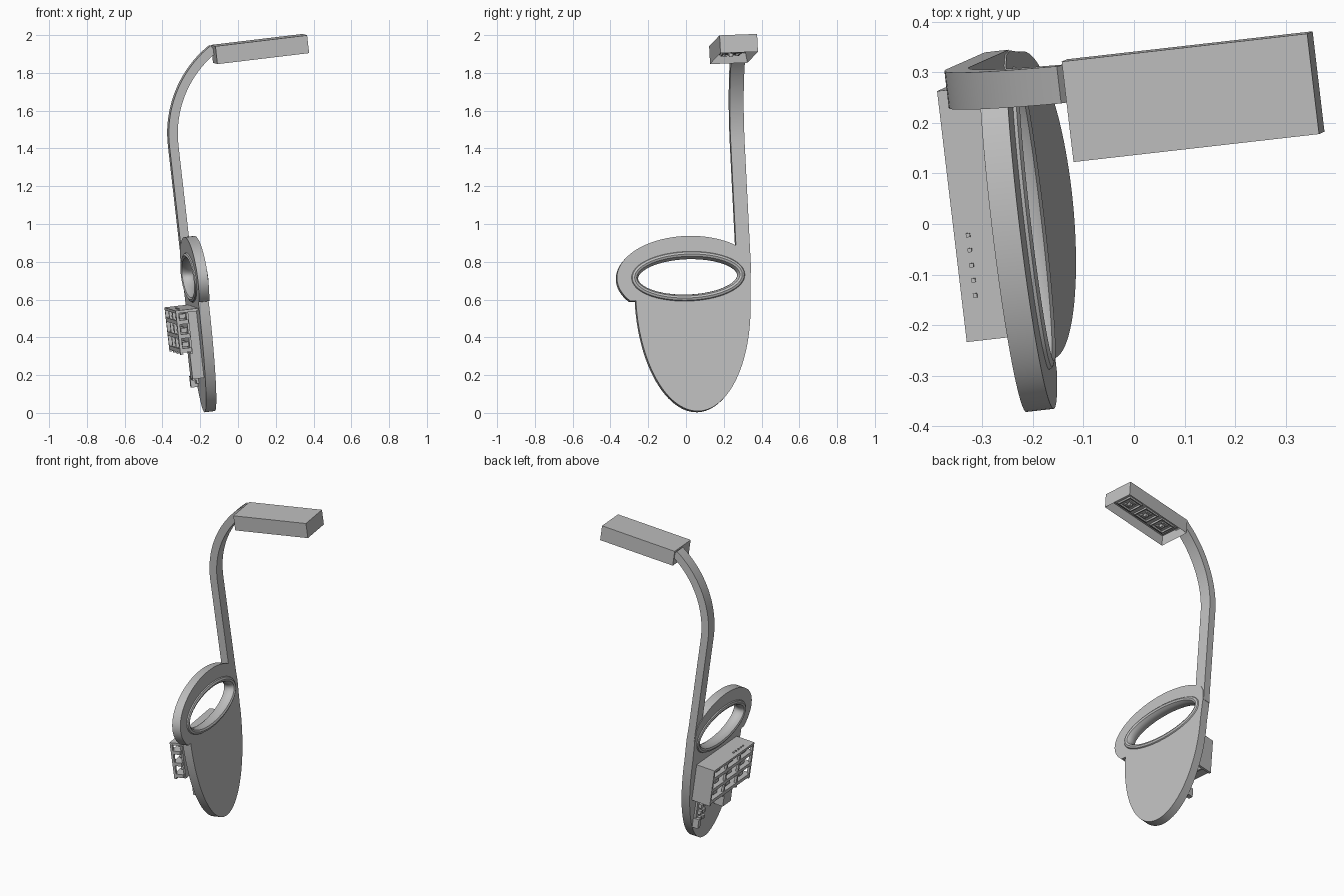
import bpy, bmesh
from math import sin, cos, pi, radians
from mathutils import Matrix, Vector

if "Cube" in bpy.data.objects:
    bpy.data.objects.remove(bpy.data.objects["Cube"])

grey = bpy.data.materials.new("light_grey")
grey.use_nodes = True
COLOR = (0.52, 0.52, 0.52, 1)
grey.diffuse_color = COLOR
grey.node_tree.nodes["Principled BSDF"].inputs["Base Color"].default_value = COLOR

# Leaning frame: local x = plate width, y = plate height, z = plate normal
W = Vector((-0.113, -0.05, 0.99)).normalized()
V = Vector((-0.113, 0.993, 0))
V = (V - W * V.dot(W)).normalized()
U = V.cross(W)
FRAME = Matrix((V, W, U)).transposed().to_4x4()
FRAME.translation = (-0.143, 0, 0.004)


def place(name, mesh, smooth=False):
    obj = bpy.data.objects.new(name, mesh)
    bpy.context.collection.objects.link(obj)
    mesh.materials.clear()
    mesh.materials.append(grey)
    obj.matrix_world = FRAME
    if smooth:
        bpy.ops.object.select_all(action='DESELECT')
        obj.select_set(True)
        bpy.context.view_layer.objects.active = obj
        bpy.ops.object.shade_smooth_by_angle(angle=radians(35))
    return obj


def boxes(name, specs):
    """Joined boxes, each given as (x range, y range, z range)."""
    bm = bmesh.new()
    for spec in specs:
        mid = Vector([(a + b) / 2 for a, b in spec])
        size = Vector([abs(b - a) for a, b in spec])
        bmesh.ops.create_cube(bm, size=1, matrix=Matrix.Translation(mid) @ Matrix.Diagonal(size).to_4x4())
    mesh = bpy.data.meshes.new(name)
    bm.to_mesh(mesh)
    bm.free()
    return place(name, mesh)


def arc(cx, cy, rx, ry, start, end, n):
    return [(cx + rx * cos(radians(start + (end - start) * i / n)),
             cy + ry * sin(radians(start + (end - start) * i / n))) for i in range(n + 1)]


def curve_mesh(name, loops, **settings):
    curve = bpy.data.curves.new(name, 'CURVE')
    for key, value in settings.items():
        setattr(curve, key, value)
    for loop in loops:
        spline = curve.splines.new('POLY')
        spline.points.add(len(loop) - 1)
        for point, (x, y) in zip(spline.points, loop):
            point.co = (x, y, 0, 1)
        spline.use_cyclic_u = True
    temp = bpy.data.objects.new(name + "_curve", curve)
    bpy.context.collection.objects.link(temp)
    graph = bpy.context.evaluated_depsgraph_get()
    mesh = bpy.data.meshes.new_from_object(temp.evaluated_get(graph))
    bpy.data.objects.remove(temp)
    return mesh


# Base plate: tapered lower body, rounded lobe on top, oval opening
outline = arc(0.065, 0.6, 0.305, 0.6, 180, 360, 48)
outline += [(0.38, 0.74), (0.375, 0.81)]
outline += arc(0.045, 0.72, 0.38, 0.215, 35, 214, 48)
opening = arc(0.045, 0.72, 0.287, 0.117, 0, 360, 64)[:-1]
place("base_plate", curve_mesh("base_plate", [outline, opening], dimensions='2D',
                               fill_mode='BOTH', extrude=0.0275), True)

# Rounded rim around the opening, deeper than it is wide
rim = curve_mesh("opening_rim", [opening], dimensions='3D', fill_mode='FULL',
                 bevel_depth=0.023, bevel_resolution=4)
rim.transform(Matrix.Diagonal((1, 1, 1.7, 1)))
place("opening_rim", rim, True)

# Flat pole that bends over towards the lamp
path = [(0.0, 0.74, 0)]
R, BEND, STEPS = 0.57, 58, 20
for i in range(STEPS + 1):
    a = radians(BEND * i / STEPS)
    path.append((R * (1 - cos(a)), 1.41 + R * sin(a), a))
bm = bmesh.new()
rings = []
for z, y, a in path:
    rings.append([bm.verts.new((0.345 + sx * 0.037, y - t * sin(a), z + t * cos(a)))
                  for sx, t in ((-1, -0.024), (1, -0.024), (1, 0.024), (-1, 0.024))])
for lower, upper in zip(rings, rings[1:]):
    for k in range(4):
        m = (k + 1) % 4
        bm.faces.new((lower[k], lower[m], upper[m], upper[k]))
bm.faces.new(rings[0])
bm.faces.new(rings[-1])
bmesh.ops.recalc_face_normals(bm, faces=bm.faces[:])
mesh = bpy.data.meshes.new("pole")
bm.to_mesh(mesh)
bm.free()
place("pole", mesh, True)

# Lamp head: box with a recess cut into its underside
head = boxes("lamp_head", [((0.19, 0.39), (1.818, 1.913), (0.266, 0.758))])
bm = bmesh.new()
bm.from_mesh(head.data)
under = min(bm.faces, key=lambda f: f.calc_center_median().y)
bmesh.ops.inset_region(bm, faces=[under], thickness=0.015)
bmesh.ops.translate(bm, verts=under.verts[:], vec=(0, 0.06, 0))
bm.to_mesh(head.data)
bm.free()

# Light modules inside the recess: board, framed squares and chips
boxes("light_board", [((0.225, 0.355), (1.862, 1.882), (0.3, 0.725))])
parts = []
for c in (0.375, 0.512, 0.65):
    for s in (-1, 1):
        parts.append(((0.24, 0.34), (1.85, 1.865), (c + s * 0.045, c + s * 0.052)))
        parts.append(((0.29 + s * 0.043, 0.29 + s * 0.05), (1.85, 1.865), (c - 0.045, c + 0.045)))
        parts.append(((0.29 + s * 0.015, 0.29 + s * 0.03), (1.852, 1.865), (c - 0.02, c + 0.02)))
    parts.append(((0.28, 0.3), (1.842, 1.865), (c - 0.01, c + 0.01)))
boxes("light_modules", parts)

# Electronics rack on the rear of the plate: roof, end wall, shelves and bars
BACK, FACE = -0.025, -0.148
rack = [((-0.19, 0.31), (0.55, 0.565), (FACE, BACK)),
        ((0.296, 0.31), (0.33, 0.565), (FACE, BACK)),
        ((-0.17, 0.31), (0.33, 0.565), (-0.092, -0.08))]
for y in (0.34, 0.415, 0.49):
    rack.append(((-0.19, 0.31), (y, y + 0.022), (FACE, -0.085)))
for x in (-0.19, -0.03, 0.13):
    rack.append(((x, x + 0.016), (0.33, 0.565), (FACE, FACE + 0.015)))
for x in (-0.11, 0.05, 0.21):
    for y in (0.38, 0.455, 0.53):
        rack.append(((x - 0.025, x + 0.025), (y - 0.012, y + 0.012), (-0.125, -0.09)))
boxes("electronics_rack", rack)

# Row of small pins on the rack roof
boxes("roof_pins", [((x - 0.004, x + 0.004), (0.563, 0.572), (-0.124, -0.116))
                    for x in [0.02 - 0.03 * i for i in range(5)]])

# Power block between rack and plate
boxes("power_block", [((-0.1, 0.0), (0.19, 0.55), (-0.088, BACK))])

# Terminal board with connectors below the rack
terminal = [((0.165, 0.25), (0.15, 0.34), (-0.04, BACK)),
            ((0.225, 0.255), (0.13, 0.19), (-0.065, BACK))]
for i in range(4):
    y = 0.17 + 0.042 * i
    for x in (0.18, 0.22):
        terminal.append(((x - 0.012, x + 0.012), (y, y + 0.024), (-0.06, -0.035)))
boxes("terminal_board", terminal)
